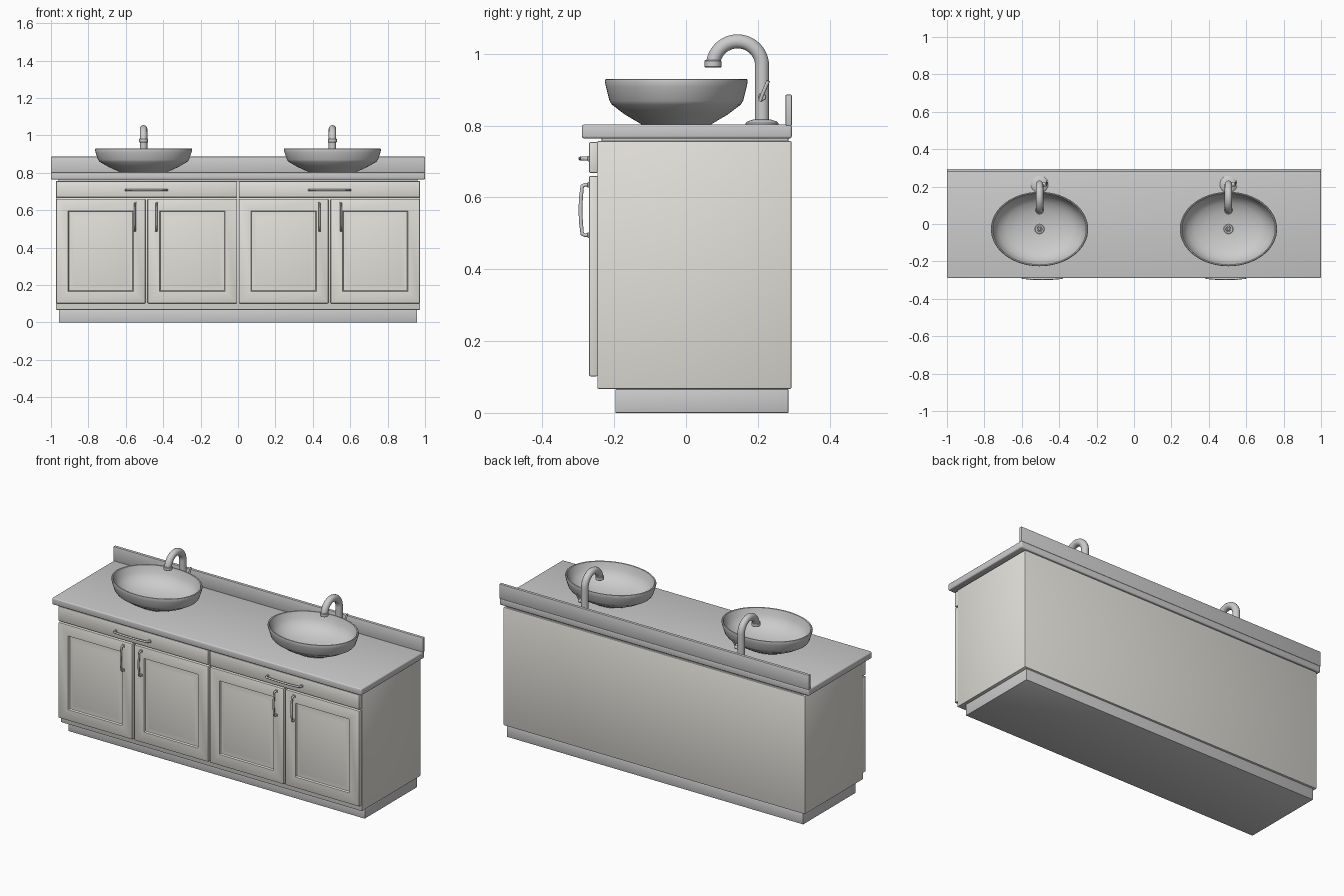
import bpy, bmesh
from math import sin, cos, pi, radians
from mathutils import Matrix, Vector

if "Cube" in bpy.data.objects:
    bpy.data.objects.remove(bpy.data.objects["Cube"])

cabinet_mat = bpy.data.materials.new("warm_cabinet")
cabinet_mat.diffuse_color = (0.78, 0.76, 0.71, 1)
cabinet_mat.use_nodes = True
cabinet_mat.node_tree.nodes["Principled BSDF"].inputs["Base Color"].default_value = cabinet_mat.diffuse_color


def finish(name, bm, mat=None, smooth=True):
    bmesh.ops.recalc_face_normals(bm, faces=bm.faces)
    me = bpy.data.meshes.new(name)
    bm.to_mesh(me)
    bm.free()
    ob = bpy.data.objects.new(name, me)
    bpy.context.collection.objects.link(ob)
    if mat:
        me.materials.append(mat)
    if smooth:
        shade(ob)
    return ob


def shade(ob):
    bpy.ops.object.select_all(action='DESELECT')
    ob.select_set(True)
    bpy.context.view_layer.objects.active = ob
    bpy.ops.object.shade_smooth_by_angle(angle=radians(35))


def box(name, lo, hi, bevel=0.004, segs=2, mat=None, panel=False):
    """Rounded box between two corners; panel=True cuts a raised-panel front."""
    bm = bmesh.new()
    lo, hi = Vector(lo), Vector(hi)
    bmesh.ops.create_cube(bm, size=1, matrix=Matrix.Translation((lo + hi) / 2)
                          @ Matrix.Diagonal((*(hi - lo), 1)))
    bmesh.ops.bevel(bm, geom=bm.edges[:], offset=bevel, segments=segs,
                    profile=0.5, affect='EDGES')
    if panel:
        bmesh.ops.recalc_face_normals(bm, faces=bm.faces)
        front = max((f for f in bm.faces if f.normal.y < -0.99),
                    key=lambda f: f.calc_area())
        for thick, depth in ((0.06, 0), (0.004, -0.009), (0.006, 0), (0.022, 0.006)):
            bmesh.ops.inset_region(bm, faces=[front], thickness=thick,
                                   depth=depth, use_even_offset=True)
    return finish(name, bm, mat)


def lathe(name, profile, loc, sx=1, sy=1, n=64, axis='Z'):
    """Revolve (radius, height) points; ends at radius 0 become poles."""
    bm = bmesh.new()
    rings = []
    for r, z in profile:
        if r == 0:
            rings.append([bm.verts.new((0, 0, z))] * n)
        else:
            rings.append([bm.verts.new((r * sx * cos(2 * pi * i / n),
                                        r * sy * sin(2 * pi * i / n), z)) for i in range(n)])
    for a, b in zip(rings, rings[1:]):
        for i in range(n):
            j = (i + 1) % n
            bm.faces.new(list(dict.fromkeys((a[i], a[j], b[j], b[i]))))
    if axis == 'X':
        bm.transform(Matrix.Rotation(pi / 2, 4, 'Y'))
    bm.transform(Matrix.Translation(loc))
    return finish(name, bm)


def cylinder(name, r, length, loc, axis='Z', n=32):
    b = min(0.002, length / 3)
    return lathe(name, [(0, 0), (r - b, 0), (r, b), (r, length - b),
                        (r - b, length), (0, length)], loc, n=n, axis=axis)


def tube(name, pts, r):
    cu = bpy.data.curves.new(name, 'CURVE')
    cu.dimensions = '3D'
    cu.bevel_depth, cu.bevel_resolution, cu.use_fill_caps = r, 5, True
    sp = cu.splines.new('POLY')
    sp.points.add(len(pts) - 1)
    for p, co in zip(sp.points, pts):
        p.co = (*co, 1)
    ob = bpy.data.objects.new(name, cu)
    bpy.context.collection.objects.link(ob)
    bpy.ops.object.select_all(action='DESELECT')
    ob.select_set(True)
    bpy.context.view_layer.objects.active = ob
    bpy.ops.object.convert(target='MESH')
    ob = bpy.context.object
    shade(ob)
    return ob


def pull(name, centre, half, vertical):
    """Bowed bar handle with a foot at each end."""
    c = Vector(centre)
    along = Vector((0, 0, 1)) if vertical else Vector((1, 0, 0))
    path = [(-1, 0), (-1, -0.012), (-0.95, -0.019), (-0.5, -0.0225), (0, -0.024),
            (0.5, -0.0225), (0.95, -0.019), (1, -0.012), (1, 0)]
    h = half - 0.007
    tube(name, [c + along * t * h + Vector((0, y, 0)) for t, y in path], 0.0055)
    for s in (-1, 1):
        p = c + along * s * h
        e = Vector((0.008, 0.004, 0.008))
        box(name + "_foot", p - e, p + e, 0.002)


# Cabinet body, plinth, countertop and backsplash
box("plinth", (-0.957, -0.197, 0), (0.957, 0.285, 0.066), 0.002)
box("cabinet_body", (-0.974, -0.247, 0.067), (0.974, 0.294, 0.757), 0.004, mat=cabinet_mat)
box("top_support", (-0.96, -0.235, 0.75), (0.96, 0.285, 0.77), 0.002)
box("countertop", (-1, -0.29, 0.764), (1, 0.295, 0.803), 0.007, 3)
box("backsplash", (-1, 0.277, 0.80), (1, 0.295, 0.886), 0.003)

for s, side in ((-1, "left"), (1, "right")):
    # Drawer front and its handle
    a, b = sorted((s * 0.005, s * 0.972))
    box(side + "_drawer", (a, -0.27, 0.668), (b, -0.245, 0.754), 0.004, mat=cabinet_mat)
    pull(side + "_drawer_handle", (s * 0.49, -0.27, 0.708), 0.117, False)
    # Pair of raised-panel doors with vertical handles
    for nm, x0, x1, hx in (("inner", 0.005, 0.483, 0.436), ("outer", 0.495, 0.972, 0.551)):
        a, b = sorted((s * x0, s * x1))
        box(f"{side}_{nm}_door", (a, -0.27, 0.102), (b, -0.245, 0.66), 0.004,
            mat=cabinet_mat, panel=True)
        pull(f"{side}_{nm}_door_handle", (s * hx, -0.27, 0.565), 0.077, True)

    # Oval vessel basin
    cx, cy = s * 0.505, -0.027
    lathe(side + "_basin", [(0, 0.801), (0.47, 0.801), (0.5, 0.805), (0.72, 0.831),
                            (0.9, 0.858), (0.935, 0.869), (0.985, 0.908), (1, 0.923),
                            (0.995, 0.928), (0.98, 0.93), (0.96, 0.928), (0.95, 0.921),
                            (0.91, 0.892), (0.84, 0.866), (0.7, 0.842), (0.5, 0.825),
                            (0.25, 0.815), (0, 0.812)],
          (cx, cy, 0), 0.26, 0.199)
    # Drain ring with plug
    lathe(side + "_drain", [(0.026, 0.81), (0.026, 0.817), (0.023, 0.819),
                            (0.015, 0.818), (0.013, 0.813), (0, 0.813)], (cx, cy, 0), n=32)
    cylinder(side + "_drain_plug", 0.008, 0.005, (cx, cy, 0.812), n=20)

    # Gooseneck faucet
    fy, r = 0.212, 0.0685
    lathe(side + "_faucet_base", [(0, 0.802), (0.046, 0.802), (0.046, 0.807), (0.04, 0.812),
                                  (0.024, 0.817), (0, 0.817)], (cx, fy, 0), n=40)
    arc = [(cx, fy - r + r * cos(pi * i / 24), 0.966 + r * sin(pi * i / 24)) for i in range(25)]
    tube(side + "_faucet_neck", [(cx, fy, 0.81)] + arc, 0.02)
    cylinder(side + "_faucet_spout", 0.0235, 0.02, (cx, fy - 2 * r, 0.962))
    # Side lever
    cylinder(side + "_lever_hub", 0.011, 0.024, (cx + 0.014, fy, 0.88), 'X', 20)
    tube(side + "_lever", [(cx + 0.034, fy - 0.006, 0.868), (cx + 0.036, fy, 0.885),
                           (cx + 0.042, fy + 0.017, 0.925)], 0.005)
